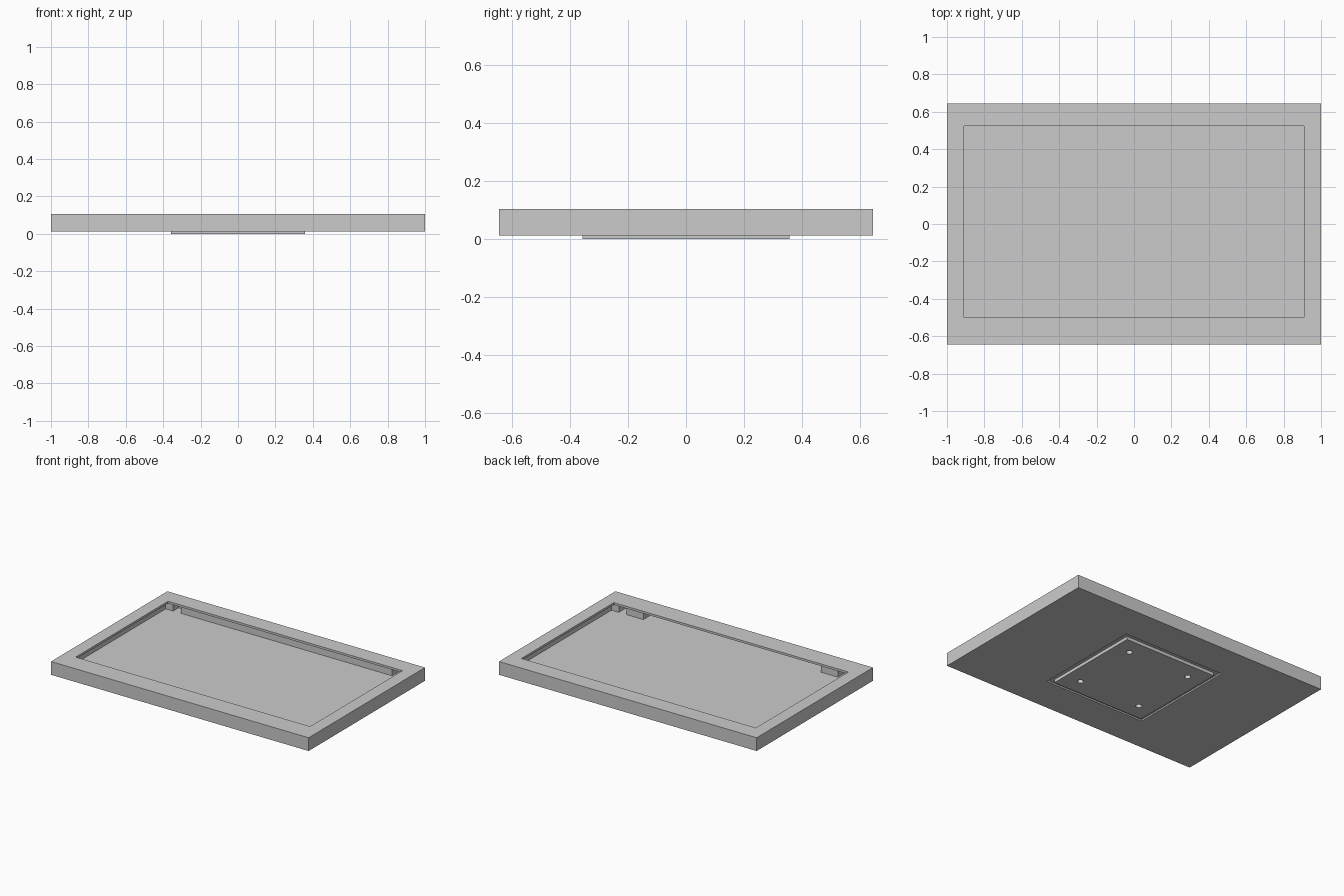
import bpy
import math

if "Cube" in bpy.data.objects:
    bpy.data.objects.remove(bpy.data.objects["Cube"])


def box(name, x0, x1, y0, y1, z0, z1):
    bpy.ops.mesh.primitive_cube_add(size=1, location=((x0 + x1) / 2, (y0 + y1) / 2, (z0 + z1) / 2))
    ob = bpy.context.object
    ob.name = name
    ob.scale = (x1 - x0, y1 - y0, z1 - z0)
    bpy.ops.object.transform_apply(location=False, rotation=False, scale=True)
    return ob


def cut(target, cutter):
    mod = target.modifiers.new("cut", 'BOOLEAN')
    mod.operation = 'DIFFERENCE'
    mod.solver = 'EXACT'
    mod.object = cutter
    bpy.ops.object.select_all(action='DESELECT')
    target.select_set(True)
    bpy.context.view_layer.objects.active = target
    bpy.ops.object.modifier_apply(modifier=mod.name)
    bpy.data.objects.remove(cutter, do_unlink=True)


BOTTOM, TOP = 0.012, 0.105
FLOOR, LIP = 0.04, 0.09
WALL_X, WALL_Y = 0.937, 0.597

# Case: solid slab, hollowed under an overhanging bezel
case = box("case", -1, 1, -0.645, 0.645, BOTTOM, TOP)
cut(case, box("cavity", -WALL_X, WALL_X, -WALL_Y, WALL_Y, FLOOR, LIP))
cut(case, box("window", -0.91, 0.91, -0.50, 0.525, FLOOR + 0.02, TOP + 0.05))

# Shallow recess on the underside around the mounting plate
cut(case, box("recess", -0.39, 0.39, -0.39, 0.39, -0.05, 0.022))

# Mounting plate with four blind screw holes
plate = box("mounting_plate", -0.357, 0.357, -0.357, 0.357, 0, 0.022)
for sx in (-1, 1):
    for sy in (-1, 1):
        for part in (plate, case):
            bpy.ops.mesh.primitive_cylinder_add(vertices=24, radius=0.02, depth=0.084,
                                                location=(sx * 0.24, sy * 0.24, -0.01))
            cut(part, bpy.context.object)

# Corner posts under the bezel
for sx in (-1, 1):
    for name, y0, y1 in (("back_post", 0.537, WALL_Y), ("front_post", -WALL_Y, -0.512)):
        xs = sorted((sx * 0.88, sx * WALL_X))
        box(name, xs[0], xs[1], y0, y1, FLOOR, LIP)

# Long rail at the back, two short blocks at the front
box("back_rail", -0.82, 0.82, 0.537, WALL_Y, FLOOR, LIP)
for sx in (-1, 1):
    xs = sorted((sx * 0.69, sx * 0.82))
    box("front_block", xs[0], xs[1], -WALL_Y, -0.512, FLOOR, LIP)
